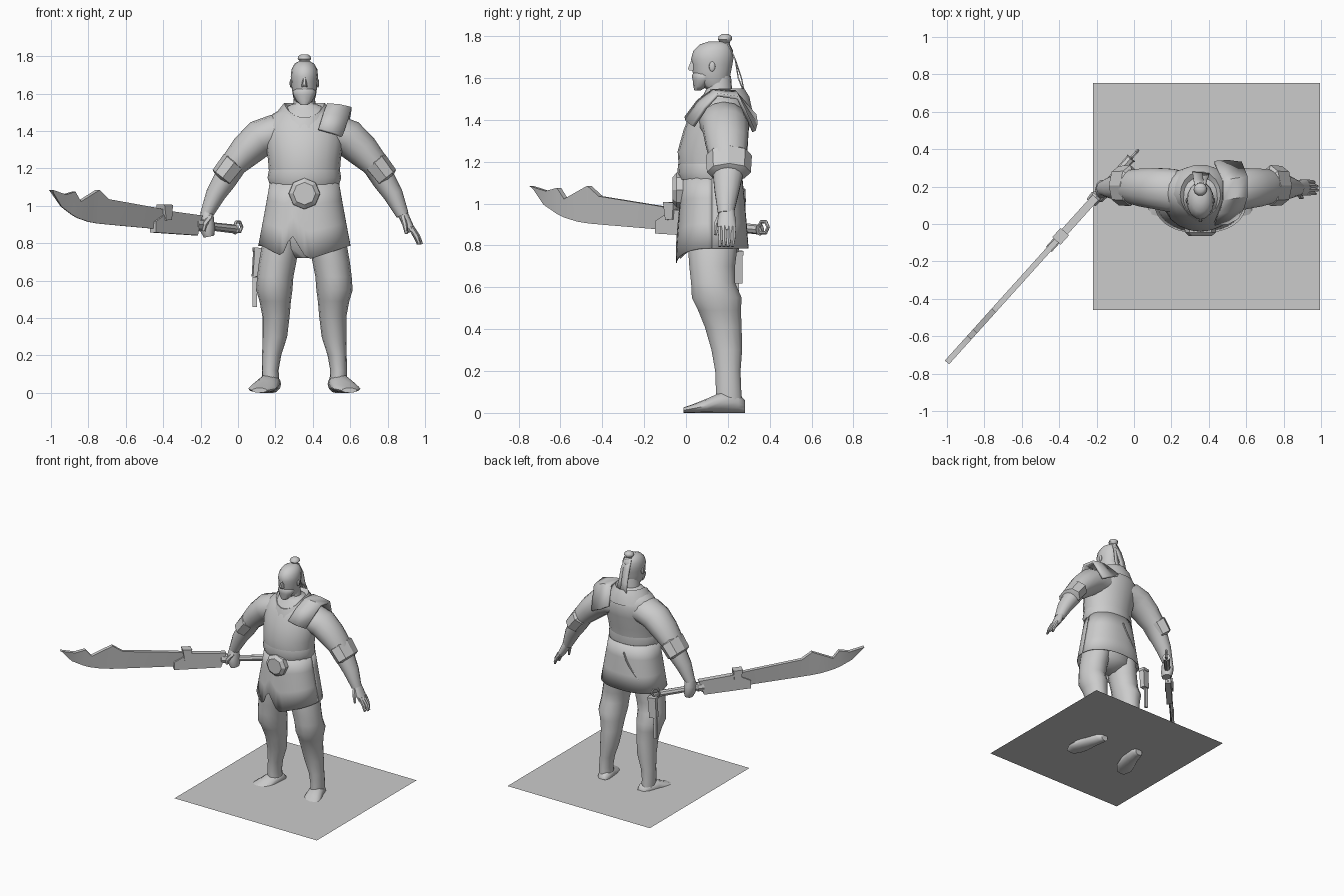
import bpy, bmesh, math
from mathutils import Vector, Matrix

CX = 0.355  # centre line of the figure
Y, Z = Vector((0, 1, 0)), Vector((0, 0, 1))
grey = bpy.data.materials.new("plain_grey")
grey.diffuse_color = (0.6, 0.6, 0.6, 1)


def finish(name, bm, angle=50):
    bmesh.ops.recalc_face_normals(bm, faces=bm.faces)
    me = bpy.data.meshes.new(name)
    bm.to_mesh(me)
    bm.free()
    me.materials.append(grey)
    for p in me.polygons:
        p.use_smooth = angle > 0
    if angle > 0:
        me.set_sharp_from_angle(angle=math.radians(angle))
    ob = bpy.data.objects.new(name, me)
    bpy.context.collection.objects.link(ob)
    return ob


def loft(name, rings, n=14, t=None, ref=Y, caps=True, angle=50):
    """Skin elliptical rings (x, y, z, a, b); b lies along ref, a across it."""
    bm = bmesh.new()
    pts = [Vector(r[:3]) for r in rings]
    loops = []
    for i, r in enumerate(rings):
        d = t or (pts[min(i + 1, len(pts) - 1)] - pts[max(i - 1, 0)]).normalized()
        u = d.cross(ref).normalized()
        v = u.cross(d)
        loops.append([bm.verts.new(pts[i] + u * r[3] * math.cos(k * math.tau / n)
                                   + v * r[4] * math.sin(k * math.tau / n)) for k in range(n)])
    for a, b in zip(loops, loops[1:]):
        for k in range(n):
            bm.faces.new((a[k], a[(k + 1) % n], b[(k + 1) % n], b[k]))
    if caps:
        bm.faces.new(loops[0])
        bm.faces.new(loops[-1])
    return finish(name, bm, angle)


def stack(name, rows, n=16, **kw):
    """Horizontal rings on the centre line: (z, y_front, y_back, half_width)."""
    return loft(name, [(CX, (f + b) / 2, z, w, (b - f) / 2) for z, f, b, w in rows], n, t=Z, **kw)


def box(name, loc, size, rot=(0, 0, 0)):
    bm = bmesh.new()
    bmesh.ops.create_cube(bm, size=1)
    ob = finish(name, bm, 0)
    ob.location, ob.scale, ob.rotation_euler = loc, size, rot
    return ob


def ball(name, loc, size):
    bm = bmesh.new()
    bmesh.ops.create_uvsphere(bm, u_segments=12, v_segments=8, radius=1)
    bmesh.ops.transform(bm, matrix=Matrix.LocRotScale(Vector(loc), None, Vector(size)), verts=bm.verts)
    return finish(name, bm, 60)


def sheet(name, rows, thick=0, angle=40):
    bm = bmesh.new()
    vs = [[bm.verts.new(p) for p in r] for r in rows]
    for a, b in zip(vs, vs[1:]):
        for k in range(len(a) - 1):
            bm.faces.new((a[k], a[k + 1], b[k + 1], b[k]))
    ob = finish(name, bm, angle)
    if thick:
        m = ob.modifiers.new("thickness", 'SOLIDIFY')
        m.thickness, m.offset = thick, 0
    return ob


# ground sheet, the soles reach through it
sheet("ground_plate", [[(-0.22, -0.46, 0.045), (0.995, -0.46, 0.045)],
                       [(-0.22, 0.755, 0.045), (0.995, 0.755, 0.045)]], angle=0)

# torso, collar and pelvis
stack("torso", [(1.00, -0.01, 0.26, 0.178), (1.08, -0.02, 0.255, 0.178), (1.15, -0.033, 0.262, 0.187),
                (1.25, -0.04, 0.28, 0.195), (1.35, -0.012, 0.30, 0.21), (1.43, 0.02, 0.312, 0.21),
                (1.49, 0.055, 0.29, 0.17), (1.525, 0.085, 0.26, 0.11), (1.545, 0.095, 0.22, 0.06),
                (1.61, 0.09, 0.215, 0.052)], 20)
collar = stack("collar", [(1.45, 0.0, 0.318, 0.175), (1.51, 0.015, 0.305, 0.14), (1.55, 0.035, 0.28, 0.108),
                          (1.53, 0.06, 0.25, 0.085)], 18, caps=False)
for v in collar.data.vertices:  # neckline dips towards the chest
    v.co.z -= 0.75 * max(0, 0.14 - v.co.y)
stack("tunic_flap", [(1.115, -0.03, 0.265, 0.186), (1.15, -0.041, 0.27, 0.197),
                     (1.19, -0.038, 0.27, 0.19)], 20, caps=False)
stack("pelvis", [(0.72, 0.06, 0.18, 0.06), (0.77, 0.02, 0.25, 0.17), (0.86, 0.0, 0.27, 0.19),
                 (1.05, 0.0, 0.25, 0.17)], 16)

# skirt with a slit and pointed hem at the front
HEM = [(0.10, 0.79), (0.12, 0.79), (0.235, 0.73), (0.285, 0.85), (0.37, 0.71), (0.61, 0.79), (0.7, 0.79)]


def hem(x, front):
    if not front:
        return 0.785
    for (x0, z0), (x1, z1) in zip(HEM, HEM[1:]):
        if x0 <= x <= x1:
            return z0 + (z1 - z0) * (x - x0) / (x1 - x0)
    return 0.79


rows = [[], [], [], []]
for k in range(61):
    c, s = math.cos(k * math.tau / 60), math.sin(k * math.tau / 60)
    c, s = [math.copysign(abs(q) ** 0.88, q) for q in (c, s)]  # slightly squared section
    low = hem(CX + 0.245 * c, s < 0)
    for i, (f, rx, ry) in enumerate([(0, 0.182, 0.142), (0.3, 0.2, 0.152), (0.65, 0.222, 0.163), (1, 0.245, 0.172)]):
        rows[i].append((CX + rx * c, 0.125 + ry * s, 1.13 + (low - 1.13) * f))
sheet("skirt", rows, 0.004)
loft("belt_buckle", [(CX, -0.01, 1.065, 0.085, 0.085), (CX, -0.045, 1.065, 0.083, 0.083),
                     (CX, -0.065, 1.065, 0.06, 0.06)], 8, ref=Z, angle=30)

# head, face and hair
stack("head", [(1.55, 0.09, 0.19, 0.045), (1.58, 0.055, 0.205, 0.06), (1.63, 0.03, 0.215, 0.068),
               (1.665, 0.032, 0.222, 0.071), (1.69, 0.024, 0.226, 0.073), (1.73, 0.035, 0.225, 0.069),
               (1.76, 0.065, 0.21, 0.052), (1.775, 0.11, 0.18, 0.025)], 16)
stack("beard", [(1.54, 0.04, 0.07, 0.02), (1.56, 0.035, 0.10, 0.042), (1.59, 0.032, 0.13, 0.058),
                (1.61, 0.028, 0.14, 0.063), (1.625, 0.035, 0.12, 0.05)], 12)
stack("nose", [(1.635, 0.012, 0.06, 0.016), (1.645, 0.006, 0.06, 0.015), (1.69, 0.025, 0.06, 0.008)], 6)
stack("topknot", [(1.75, 0.15, 0.215, 0.03), (1.77, 0.162, 0.21, 0.022), (1.785, 0.15, 0.222, 0.036),
                  (1.80, 0.155, 0.22, 0.032), (1.81, 0.17, 0.205, 0.018)], 10)
for x, w, y, z in ((-0.015, 0.026, 0.285, 1.50), (0.025, 0.018, 0.27, 1.55)):
    sheet("hair_ribbon", [[(CX + x * q + w * e, yy, zz) for e in (-1, 1)] for q, yy, zz in
                          ((0.3, 0.20, 1.765), (0.7, 0.235, 1.69), (1, y - 0.02, 1.60), (1.2, y, z))], 0.006)

# mirrored limbs, s = -1 is the sword side
for s in (-1, 1):
    def limb(name, rings, n=14, **kw):
        return loft(name, [(CX + s * r[0],) + r[1:] for r in rings], n, **kw)

    ball("ear", (CX + s * 0.072, 0.125, 1.655), (0.007, 0.015, 0.024))
    limb("arm", [(0.09, 0.175, 1.39, 0.09, 0.11), (0.16, 0.18, 1.39, 0.098, 0.118), (0.235, 0.19, 1.362, 0.10, 0.112),
                 (0.31, 0.195, 1.295, 0.09, 0.104), (0.38, 0.20, 1.22, 0.072, 0.09),
                 (0.43, 0.20, 1.13, 0.062, 0.072), (0.475, 0.195, 1.06, 0.053, 0.06),
                 (0.525, 0.19, 0.95, 0.034, 0.038)])
    limb("cuff", [(0.365, 0.205, 1.235, 0.055, 0.08), (0.375, 0.205, 1.23, 0.073, 0.11),
                  (0.437, 0.205, 1.15, 0.068, 0.105), (0.447, 0.205, 1.14, 0.05, 0.07)], 8, angle=30)
    limb("leg", [(0.10, 0.13, 0.92, 0.085, 0.12), (0.125, 0.128, 0.80, 0.10, 0.122), (0.143, 0.125, 0.70, 0.10, 0.112),
                 (0.156, 0.13, 0.62, 0.097, 0.108), (0.161, 0.147, 0.55, 0.097, 0.122),
                 (0.156, 0.16, 0.49, 0.084, 0.105), (0.152, 0.178, 0.41, 0.073, 0.09),
                 (0.158, 0.195, 0.30, 0.066, 0.075), (0.175, 0.2, 0.20, 0.051, 0.062),
                 (0.183, 0.203, 0.12, 0.045, 0.062), (0.18, 0.205, 0.05, 0.047, 0.064)], t=-Z)
    limb("foot", [(0.165, 0.283, 0.03, 0.03, 0.03), (0.172, 0.25, 0.047, 0.048, 0.047),
                  (0.19, 0.17, 0.05, 0.06, 0.05), (0.21, 0.10, 0.034, 0.07, 0.034),
                  (0.228, 0.04, 0.022, 0.072, 0.022), (0.24, -0.012, 0.013, 0.04, 0.013)], 12, t=-Y, ref=Z)

# open hand on the free side
loft("open_hand", [(0.875, 0.195, 0.97, 0.028, 0.036), (0.90, 0.195, 0.915, 0.027, 0.046),
                   (0.93, 0.195, 0.865, 0.02, 0.045)], 10)
for y, dx in ((0.165, 0.0), (0.185, 0.012), (0.205, 0.01), (0.225, -0.006)):
    loft("finger", [(0.925, y, 0.885, 0.016, 0.014), (0.955 + dx * 0.5, y, 0.835, 0.014, 0.012),
                    (0.97 + dx, y - 0.004, 0.795, 0.008, 0.008)], 6)
loft("thumb", [(0.88, 0.17, 0.945, 0.016, 0.018), (0.892, 0.145, 0.90, 0.014, 0.015),
               (0.90, 0.14, 0.85, 0.008, 0.008)], 6)

# shoulder pad draped front to back
sheet("shoulder_pad", [[(0.43, 0.0, 1.41), (0.50, 0.005, 1.39), (0.555, 0.035, 1.37)],
                       [(0.455, 0.06, 1.49), (0.52, 0.07, 1.48), (0.585, 0.09, 1.455)],
                       [(0.475, 0.13, 1.54), (0.54, 0.14, 1.535), (0.605, 0.15, 1.52)],
                       [(0.475, 0.23, 1.535), (0.54, 0.24, 1.525), (0.605, 0.25, 1.505)],
                       [(0.43, 0.33, 1.42), (0.50, 0.335, 1.38), (0.575, 0.325, 1.345)]], 0.018)

# sword, drawn in x and z on a slanted vertical plane
ACROSS = Vector((1.11, -1, 0)).normalized()
ANG = math.atan2(1.11, 1)


def on_sword(x, z):
    return Vector((x, 0.37 + 1.11 * x, z))


def slab(name, top, bottom, thick, thin=1.0):
    """Strip between a back line and an edge line, listed hilt to tip."""
    bm = bmesh.new()
    rings = [[bm.verts.new(on_sword(x, z) + ACROSS * e * w * thick / 2) for (x, z), w, e in
              ((a, 1, -1), (a, 1, 1), (b, thin, 1), (b, thin, -1))] for a, b in zip(top, bottom)]
    for a, b in zip(rings, rings[1:]):
        for k in range(4):
            bm.faces.new((a[k], a[(k + 1) % 4], b[(k + 1) % 4], b[k]))
    bm.faces.new(rings[0])
    bm.faces.new(rings[-1])
    return finish(name, bm, 30)


slab("blade", [(-0.22, 0.94), (-0.45, 0.99), (-0.70, 1.035), (-0.75, 1.085), (-0.79, 1.06), (-0.85, 1.022),
               (-0.88, 1.075), (-0.93, 1.06), (-1.0, 1.085)],
     [(-0.22, 0.855), (-0.45, 0.877), (-0.68, 0.898), (-0.75, 0.905), (-0.80, 0.914), (-0.86, 0.935),
      (-0.89, 0.953), (-0.945, 0.995), (-0.99, 1.07)], 0.03, 0.25)
slab("blade_sleeve", [(-0.205, 0.948), (-0.38, 0.972), (-0.455, 0.915)],
     [(-0.23, 0.842), (-0.38, 0.852), (-0.455, 0.857)], 0.042)
slab("blade_clasp", [(-0.37, 1.005), (-0.415, 1.008)], [(-0.375, 0.925), (-0.405, 0.922)], 0.06)
g = [on_sword(x, z) for x, z in ((-0.23, 0.90), (-0.20, 0.898), (-0.19, 0.895), (-0.02, 0.876), (-0.015, 0.876))]
loft("sword_grip", [(*p, r, r) for p, r in zip(g, (0.03, 0.035, 0.022, 0.024, 0.03))], 8, ref=Z, angle=30)
bpy.ops.mesh.primitive_torus_add(major_segments=6, minor_segments=6, major_radius=0.03, minor_radius=0.009,
                                 location=on_sword(0.0, 0.887), rotation=(math.pi / 2, 0, ANG))
bpy.context.object.name = "pommel_ring"
bpy.context.object.data.materials.append(grey)

# closed fist around the grip
loft("fist", [(-0.165, 0.19, 0.97, 0.033, 0.037), (-0.168, 0.185, 0.92, 0.04, 0.052),
              (-0.162, 0.185, 0.87, 0.04, 0.052), (-0.155, 0.185, 0.835, 0.028, 0.04)], 10)
loft("fist_thumb", [(-0.15, 0.16, 0.94, 0.017, 0.017), (-0.18, 0.13, 0.90, 0.016, 0.016),
                    (-0.185, 0.13, 0.865, 0.01, 0.01)], 6)

# hip pouch, its tassel and the cord round the back
box("hip_pouch", (0.108, 0.245, 0.695), (0.055, 0.04, 0.15), (0, 0.06, 0.2))
box("pouch_flap", (0.112, 0.245, 0.765), (0.062, 0.05, 0.02), (0, 0.06, 0.2))
box("pouch_tassel", (0.09, 0.245, 0.54), (0.024, 0.016, 0.16))
cord = []
for k in range(9):
    f = k / 8
    a, z = math.radians(95 + 55 * f), 1.07 - 0.29 * f ** 0.8
    r = 1 + (1.13 - z) * 0.75
    cord.append((CX + 0.19 * r * math.cos(a), 0.125 + 0.148 * (1 + (r - 1) * 0.8) * math.sin(a), z, 0.006, 0.006))
loft("back_cord", cord, 6, ref=Z)
